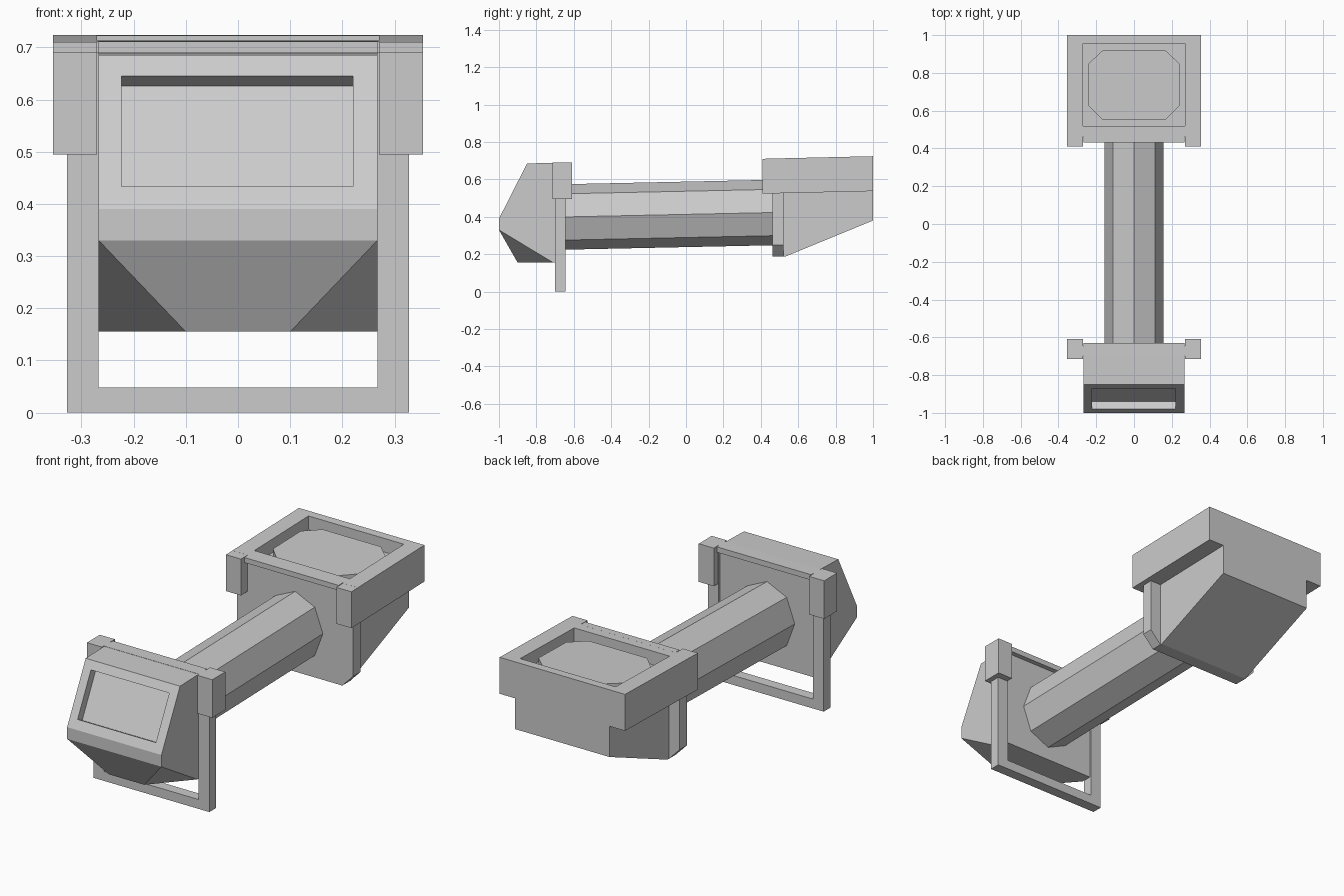
import bpy, bmesh, math
from mathutils import Vector

if "Cube" in bpy.data.objects:
    bpy.data.objects.remove(bpy.data.objects["Cube"])


def finish(name, bm):
    bmesh.ops.recalc_face_normals(bm, faces=bm.faces)
    mesh = bpy.data.meshes.new(name)
    bm.to_mesh(mesh)
    bm.free()
    obj = bpy.data.objects.new(name, mesh)
    bpy.context.collection.objects.link(obj)
    return obj


def prism_x(name, profile, x0, x1):
    """Extrude a (y, z) profile along x."""
    bm = bmesh.new()
    face = bm.faces.new([bm.verts.new((x0, y, z)) for y, z in profile])
    ext = bmesh.ops.extrude_face_region(bm, geom=[face])["geom"]
    bmesh.ops.translate(bm, vec=(x1 - x0, 0, 0),
                        verts=[v for v in ext if isinstance(v, bmesh.types.BMVert)])
    return finish(name, bm)


def loft_y(name, profile, y0, y1, rise=0.0):
    """Extrude an (x, z) profile along y, lifting the far end by rise."""
    bm = bmesh.new()
    face = bm.faces.new([bm.verts.new((x, y0, z)) for x, z in profile])
    ext = bmesh.ops.extrude_face_region(bm, geom=[face])["geom"]
    bmesh.ops.translate(bm, vec=(0, y1 - y0, rise),
                        verts=[v for v in ext if isinstance(v, bmesh.types.BMVert)])
    return finish(name, bm)


def slab(name, x0, x1, y0, y1, z0, z1, slope=0.0):
    """Box whose top and bottom climb with y by the given slope."""
    r = slope * (y1 - y0)
    return prism_x(name, [(y0, z0), (y1, z0 + r), (y1, z1 + r), (y0, z1)], x0, x1)


def cut(obj, cutter):
    mod = obj.modifiers.new("recess", 'BOOLEAN')
    mod.operation = 'DIFFERENCE'
    mod.solver = 'EXACT'
    mod.object = cutter
    bpy.context.view_layer.objects.active = obj
    bpy.ops.object.modifier_apply(modifier=mod.name)
    bpy.data.objects.remove(cutter)


W = 0.267      # half width of both heads
LEG = 0.328    # half width of the frames
EAR = 0.355    # half width of the ears
TILT = 0.023   # rise of the rear assembly along y

# Front head: wedge with clipped lower corners
bm = bmesh.new()
for s in (-1, 1):
    for p in [(W, -0.85, 0.685), (W, -0.655, 0.69), (W, -1, 0.39), (W, -1, 0.33),
              (W, -0.655, 0.155), (W, -0.71, 0.155), (0.1, -0.9, 0.155)]:
        bm.verts.new((s * p[0], p[1], p[2]))
bmesh.ops.convex_hull(bm, input=bm.verts)
bmesh.ops.dissolve_limit(bm, angle_limit=math.radians(1), verts=bm.verts, edges=bm.edges)
front_head = finish("front_head", bm)

# Window recess sunk into the sloped front face
low, high = Vector((-1, 0.39)), Vector((-0.85, 0.685))
along = (high - low).normalized()
inward = Vector((along.y, -along.x))
a = low + along * ((0.433 - 0.39) / along.y)
b = low + along * ((0.645 - 0.39) / along.y)
cut(front_head, prism_x("window_cutter",
                        [a - inward * 0.1, a + inward * 0.042,
                         b + inward * 0.042, b - inward * 0.1], -0.223, 0.22))

# Front frame: legs, foot bar, top rail, ears
loft_y("front_frame", [(-LEG, 0), (LEG, 0), (LEG, 0.69), (W, 0.69), (W, 0.048),
                       (-W, 0.048), (-W, 0.69), (-LEG, 0.69)], -0.70, -0.645)
slab("front_rail", -W, W, -0.70, -0.63, 0.662, 0.69)
for s, side in ((-1, "left"), (1, "right")):
    x0, x1 = sorted((s * 0.27, s * EAR))
    slab("front_ear_" + side, x0, x1, -0.715, -0.61, 0.495, 0.69)
    slab("rear_ear_" + side, x0, x1, 0.41, 0.47, 0.524, 0.71, TILT)

# Eight-sided connecting beam
ring = [(0.157 * math.sin(i * math.pi / 4), 0.399 + 0.175 * math.cos(i * math.pi / 4))
        for i in range(8)]
loft_y("beam", ring, -0.66, 0.47, 0.024)

# Rear mounting plate with clipped lower corners
loft_y("rear_plate", [(-W, 0.187), (W, 0.187), (LEG, 0.25), (LEG, 0.53),
                      (-LEG, 0.53), (-LEG, 0.25)], 0.462, 0.52)
slab("rear_rail", -W, W, 0.432, 0.47, 0.685, 0.711, TILT)

# Rear lower body with sloped underside
prism_x("rear_body", [(0.515, 0.187), (0.53, 0.187), (1, 0.38), (1, 0.54), (0.515, 0.53)], -W, W)

# Rear upper tray, open on top
tray = slab("rear_tray", -EAR, EAR, 0.462, 1.0, 0.525, 0.7115, TILT)
cut(tray, slab("tray_cutter", -0.27, 0.27, 0.518, 0.955, 0.643, 0.9, TILT))

# Raised octagonal pad inside the tray
bm = bmesh.new()
outline = [(-0.24, 0.625), (-0.165, 0.55), (0.165, 0.55), (0.24, 0.625),
           (0.24, 0.85), (0.165, 0.92), (-0.165, 0.92), (-0.24, 0.85)]
base = bm.faces.new([bm.verts.new((x, y, 0.63 + TILT * (y - 0.46))) for x, y in outline])
ext = bmesh.ops.extrude_face_region(bm, geom=[base])["geom"]
bmesh.ops.translate(bm, vec=(0, 0, 0.055),
                    verts=[v for v in ext if isinstance(v, bmesh.types.BMVert)])
finish("tray_pad", bm)
